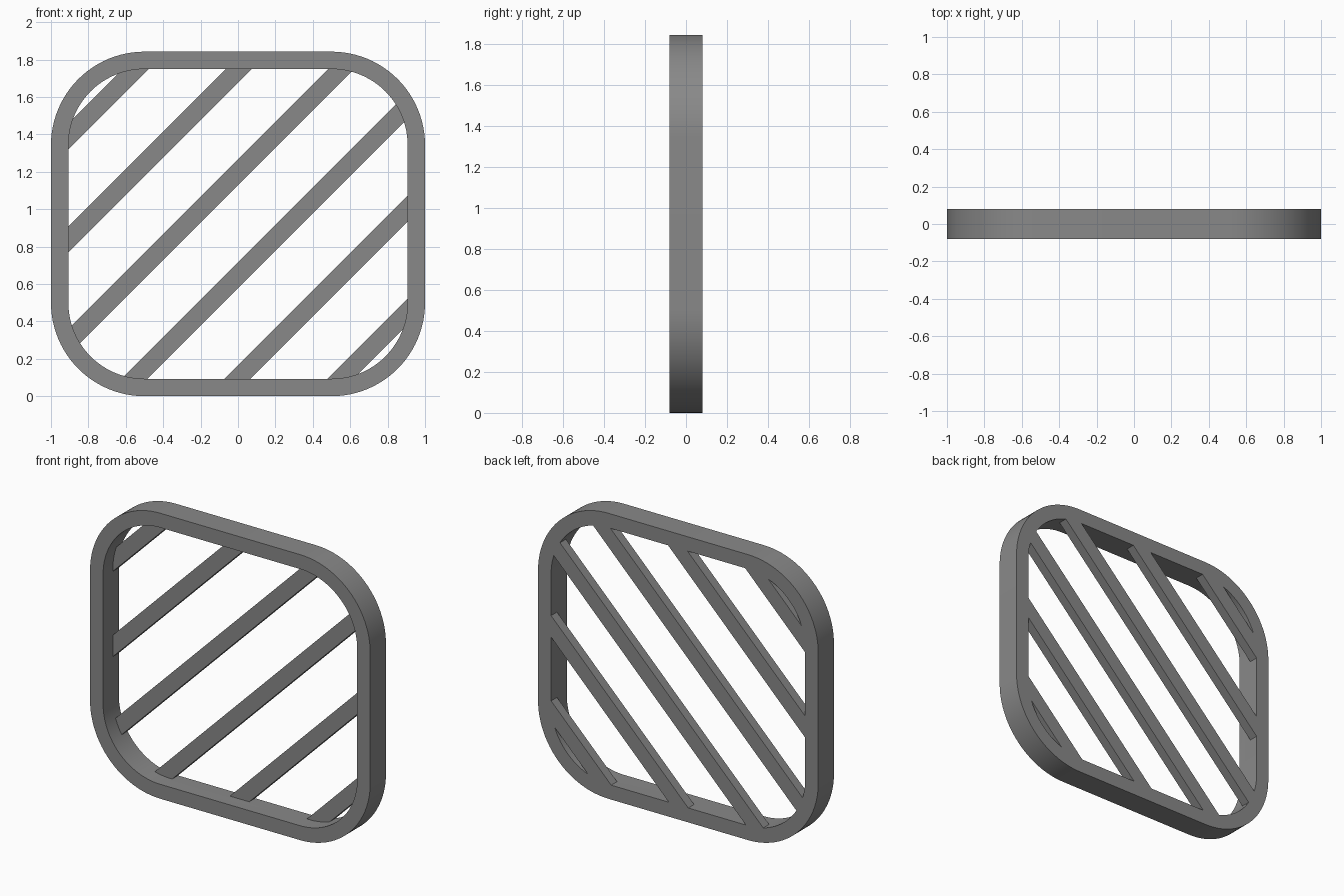
import bpy, bmesh, math
from mathutils import Matrix

if "Cube" in bpy.data.objects:
    bpy.data.objects.remove(bpy.data.objects["Cube"])

HALF_W, HEIGHT, RADIUS = 1.0, 1.842, 0.5   # outer outline
WALL, DEPTH = 0.093, 0.16                  # frame wall and depth
BAR_DEPTH, BAR_WIDTH, PITCH = 0.06, 0.098, 0.389
MID_Z = HEIGHT / 2

grey = bpy.data.materials.new("grey")
grey.diffuse_color = (0.25, 0.25, 0.25, 1)
grey.use_nodes = True
grey.node_tree.nodes["Principled BSDF"].inputs["Base Color"].default_value = grey.diffuse_color


def outline(inset, steps=24):
    """Rounded rectangle in x, z, shrunk by inset."""
    r = RADIUS - inset
    cx, cz = HALF_W - RADIUS, MID_Z - RADIUS
    pts = []
    for i, (sx, sz) in enumerate([(1, 1), (-1, 1), (-1, -1), (1, -1)]):
        for k in range(steps + 1):
            a = math.pi / 2 * (i + k / steps)
            pts.append((sx * cx + r * math.cos(a), MID_Z + sz * cz + r * math.sin(a)))
    return pts


def new_object(name, bm):
    bmesh.ops.recalc_face_normals(bm, faces=bm.faces)
    mesh = bpy.data.meshes.new(name)
    bm.to_mesh(mesh)
    bm.free()
    mesh.materials.append(grey)
    obj = bpy.data.objects.new(name, mesh)
    bpy.context.collection.objects.link(obj)
    return obj


def combine(obj, other, operation):
    """Apply a boolean, then remove the helper."""
    mod = obj.modifiers.new(operation, 'BOOLEAN')
    mod.operation, mod.solver, mod.object = operation, 'EXACT', other
    bpy.ops.object.select_all(action='DESELECT')
    bpy.context.view_layer.objects.active = obj
    obj.select_set(True)
    bpy.ops.object.modifier_apply(modifier=mod.name)
    bpy.data.objects.remove(other)


# Rounded frame: outer and inner outlines bridged into a ring
bm = bmesh.new()
loops = [[bm.verts.new((x, y, z)) for x, z in outline(inset)]
         for inset, y in ((0, -DEPTH / 2), (0, DEPTH / 2), (WALL, DEPTH / 2), (WALL, -DEPTH / 2))]
for a, b in zip(loops, loops[1:] + loops[:1]):
    for i in range(len(a)):
        j = (i + 1) % len(a)
        bm.faces.new((a[i], a[j], b[j], b[i]))
grille = new_object("slatted_grille", bm)

# Six diagonal bars, flush with the back of the frame
bm = bmesh.new()
for k in range(6):
    m = (Matrix.Translation((0, DEPTH / 2 - BAR_DEPTH / 2, MID_Z))
         @ Matrix.Rotation(-math.pi / 4, 4, 'Y')
         @ Matrix.Translation((0, 0, (k - 2.5) * PITCH))
         @ Matrix.Diagonal((3, BAR_DEPTH, BAR_WIDTH, 1)))
    bmesh.ops.create_cube(bm, size=1, matrix=m)
bars = new_object("diagonal_bars", bm)

# Trim the bar ends inside the frame wall
bm = bmesh.new()
front = [bm.verts.new((x, -0.3, z)) for x, z in outline(WALL / 2)]
back = [bm.verts.new((x, 0.3, z)) for x, z in outline(WALL / 2)]
bm.faces.new(front)
bm.faces.new(back)
for i in range(len(front)):
    j = (i + 1) % len(front)
    bm.faces.new((front[i], front[j], back[j], back[i]))
trim = new_object("bar_trim", bm)

combine(bars, trim, 'INTERSECT')
combine(grille, bars, 'UNION')
bpy.ops.object.shade_smooth_by_angle(angle=math.radians(30))
